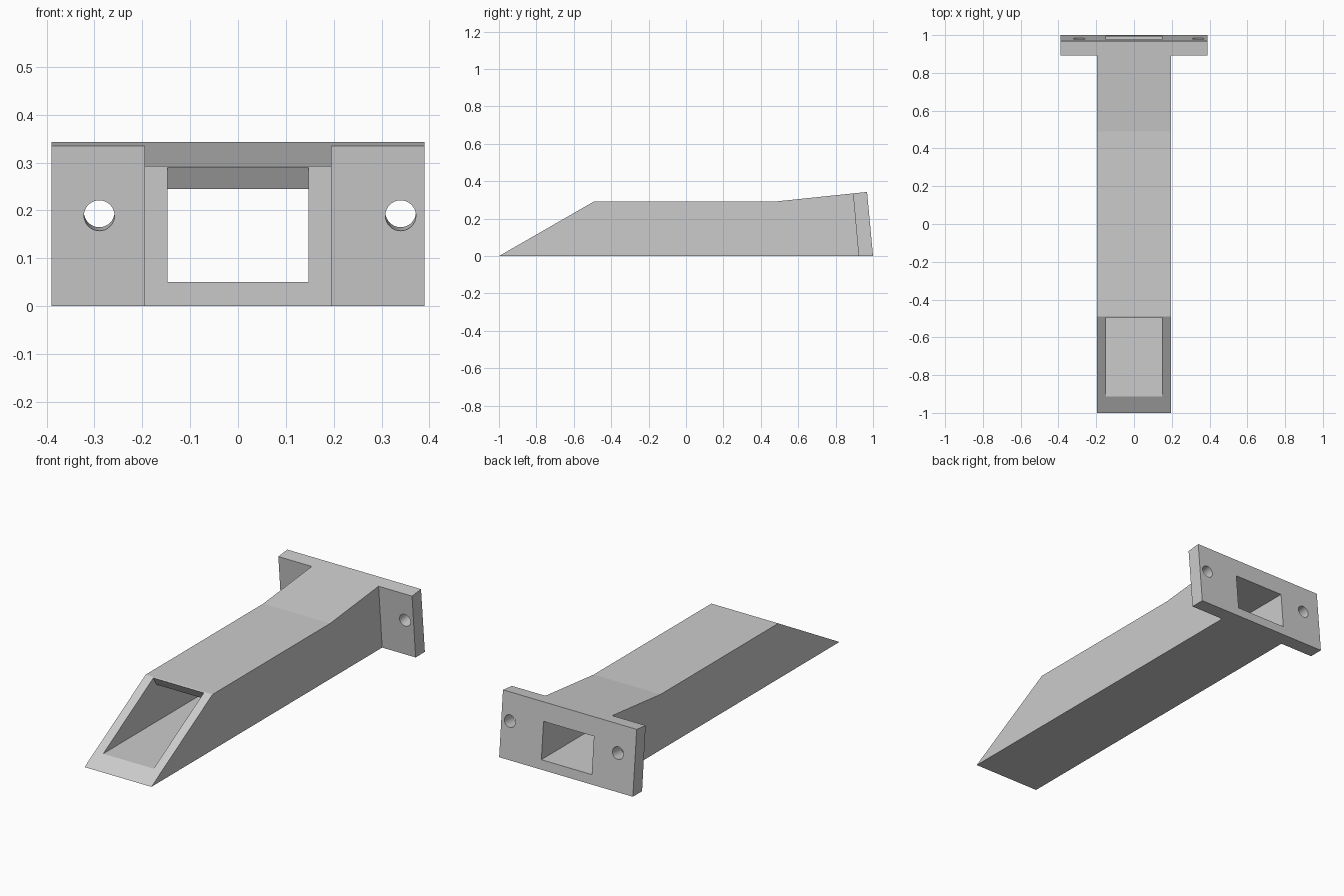
import bpy, bmesh, math
from mathutils import Vector

cube = bpy.data.objects.get("Cube")
if cube:
    bpy.data.objects.remove(cube, do_unlink=True)

grey = bpy.data.materials.new("light grey")
grey.use_nodes = True
colour = (0.6, 0.6, 0.6, 1)
grey.diffuse_color = colour
grey.node_tree.nodes["Principled BSDF"].inputs["Base Color"].default_value = colour


def extrude_profile(name, profile, half_width):
    """Solid from a (y, z) side profile, extruded across x."""
    bm = bmesh.new()
    face = bm.faces.new([bm.verts.new((-half_width, y, z)) for y, z in profile])
    ext = bmesh.ops.extrude_face_region(bm, geom=[face])
    verts = [v for v in ext["geom"] if isinstance(v, bmesh.types.BMVert)]
    bmesh.ops.translate(bm, verts=verts, vec=(2 * half_width, 0, 0))
    bmesh.ops.recalc_face_normals(bm, faces=bm.faces)
    mesh = bpy.data.meshes.new(name)
    bm.to_mesh(mesh)
    bm.free()
    mesh.materials.append(grey)
    obj = bpy.data.objects.new(name, mesh)
    bpy.context.collection.objects.link(obj)
    return obj


def cut(obj, cutter):
    """Subtract the cutter and bake the result."""
    mod = obj.modifiers.new("cut", "BOOLEAN")
    mod.operation = "DIFFERENCE"
    mod.solver = "EXACT"
    mod.object = cutter
    bpy.context.view_layer.objects.active = obj
    bpy.ops.object.modifier_apply(modifier=mod.name)


# Duct with a slanted mouth and a gentle ramp up to the flange
duct = extrude_profile("duct", [(-1, 0), (-0.49, 0.293), (0.49, 0.293),
                                (0.893, 0.335), (0.923, 0)], 0.195)

# Tilted mounting flange
flange = extrude_profile("flange", [(0.923, 0), (1, 0), (0.968, 0.343),
                                    (0.893, 0.335)], 0.39)

# Rectangular channel, its mouth edge cut square to the slant
channel = extrude_profile("channel_cutter", [
    (-1.2, 0.05), (1.2, 0.05), (1.2, 0.245), (-0.469, 0.245),
    (-0.55, 0.385), (-1.2, 0.385)], 0.147)
cut(duct, channel)
cut(flange, channel)
bpy.data.objects.remove(channel)

# Bolt holes, square to the flange
axis = Vector((0, 0.995, 0.098))
for x in (-0.29, 0.34):
    bpy.ops.mesh.primitive_cylinder_add(
        vertices=32, radius=0.032, depth=0.3, location=(x, 0.945, 0.193),
        rotation=axis.to_track_quat("Z", "Y").to_euler())
    drill = bpy.context.object
    drill.data.materials.append(grey)
    cut(flange, drill)
    bpy.data.objects.remove(drill)

# Smooth hole walls, crisp edges elsewhere
bpy.ops.object.select_all(action="DESELECT")
flange.select_set(True)
bpy.context.view_layer.objects.active = flange
bpy.ops.object.shade_smooth_by_angle(angle=math.radians(30))
